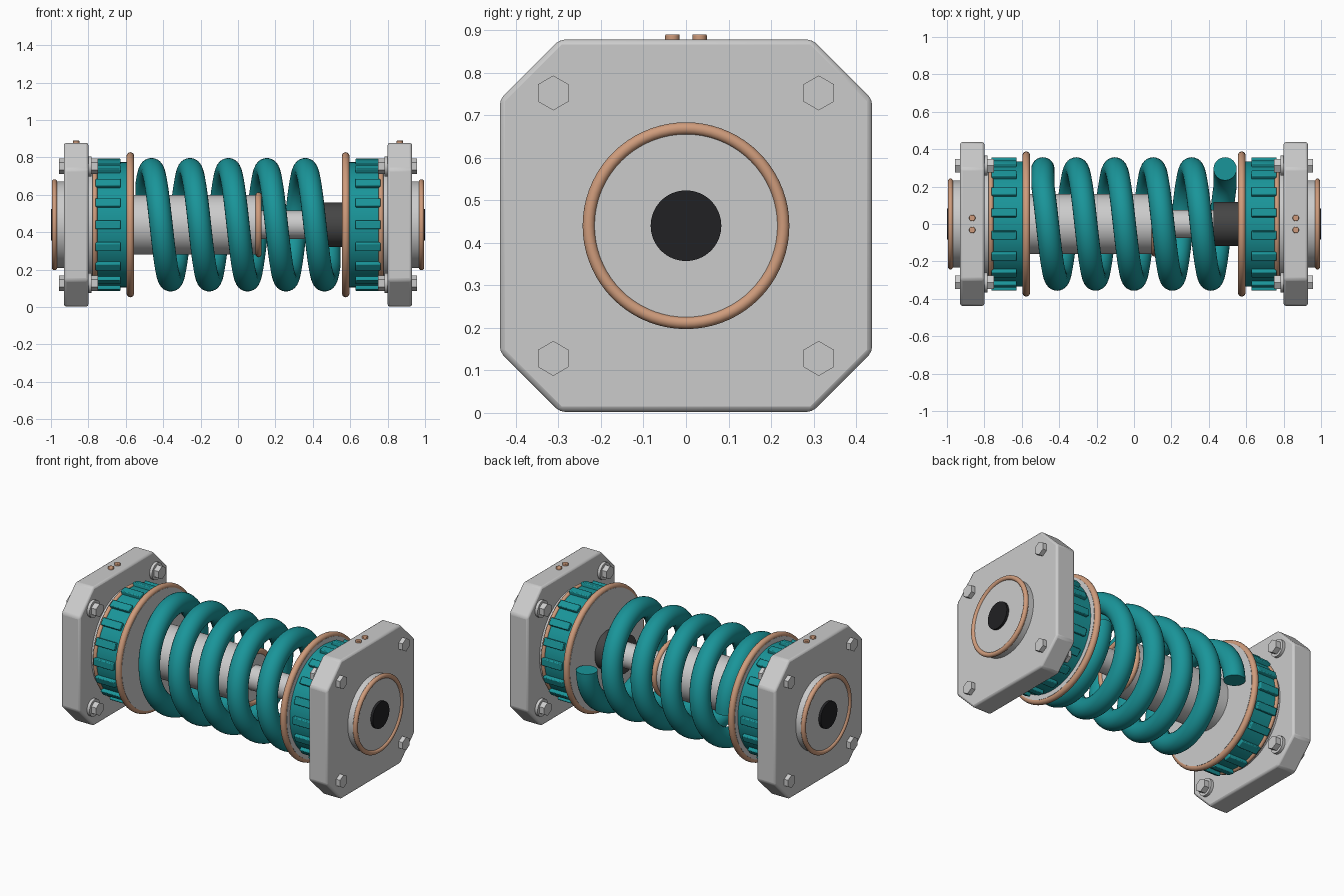
import bpy, bmesh
from math import pi, sin, cos, radians
from mathutils import Matrix, Vector

if "Cube" in bpy.data.objects:
    bpy.data.objects.remove(bpy.data.objects["Cube"])

CZ = 0.44  # height of the long axis


def material(name, rgb):
    m = bpy.data.materials.new(name)
    m.diffuse_color = (*rgb, 1)
    m.use_nodes = True
    m.node_tree.nodes["Principled BSDF"].inputs["Base Color"].default_value = m.diffuse_color
    return m


TEAL = material("teal", (0.01, 0.30, 0.32))
COPPER = material("copper", (0.62, 0.33, 0.20))
BLACK = material("black", (0.015, 0.015, 0.017))
DARK = material("dark_rubber", (0.06, 0.06, 0.06))
STEEL = material("polished_steel", (0.55, 0.55, 0.55))


def finish(ob, mat, bevel=0.0):
    if mat:
        ob.data.materials.append(mat)
    if bevel:
        b = ob.modifiers.new("bevel", 'BEVEL')
        b.width, b.segments, b.limit_method = bevel, 2, 'ANGLE'
    bpy.ops.object.select_all(action='DESELECT')
    ob.select_set(True)
    bpy.context.view_layer.objects.active = ob
    bpy.ops.object.shade_smooth_by_angle(angle=radians(35))
    return ob


def from_bmesh(name, bm, mat=None, bevel=0.0):
    bmesh.ops.recalc_face_normals(bm, faces=bm.faces)
    me = bpy.data.meshes.new(name)
    bm.to_mesh(me)
    bm.free()
    ob = bpy.data.objects.new(name, me)
    bpy.context.collection.objects.link(ob)
    return finish(ob, mat, bevel)


def cyl_x(name, x0, x1, r, mat=None, y=0, z=CZ, sides=64, bevel=0.0):
    """Cylinder or prism along x between x0 and x1."""
    bm = bmesh.new()
    turn = Matrix.Rotation(pi / 2, 4, 'Y')
    if sides == 6:  # hexagon corners point along y
        turn = turn @ Matrix.Rotation(pi / 2, 4, 'Z')
    bmesh.ops.create_cone(bm, cap_ends=True, segments=sides, radius1=r, radius2=r,
                          depth=abs(x1 - x0),
                          matrix=Matrix.Translation(((x0 + x1) / 2, y, z)) @ turn)
    return from_bmesh(name, bm, mat, bevel)


def ring_x(name, x, major, minor):
    bpy.ops.mesh.primitive_torus_add(location=(x, 0, CZ), rotation=(0, pi / 2, 0),
                                     major_radius=major, minor_radius=minor,
                                     major_segments=72, minor_segments=14)
    ob = bpy.context.object
    ob.name = name
    return finish(ob, COPPER)


def end_plate(name, s):
    """Square plate with cut corners."""
    a, c = 0.4375, 0.297
    outline = [(a, c), (c, a), (-c, a), (-a, c), (-a, -c), (-c, -a), (c, -a), (a, -c)]
    bm = bmesh.new()
    face = bm.faces.new([bm.verts.new((s * 0.80, y, CZ + z)) for y, z in outline])
    ext = bmesh.ops.extrude_face_region(bm, geom=[face])
    for v in ext["geom"]:
        if isinstance(v, bmesh.types.BMVert):
            v.co.x = s * 0.93
    from_bmesh(name, bm, None, 0.012)


def grip_ribs(name, s):
    """Eighteen raised bars round the collar."""
    bm = bmesh.new()
    for i in range(18):
        rot = Matrix.Rotation(i * pi / 9, 4, 'X')
        m = (Matrix.Translation((s * 0.695, 0, CZ)) @ rot @ Matrix.Translation((0, -0.338, 0))
             @ Matrix.Diagonal((0.135, 0.036, 0.046, 1)))
        bmesh.ops.create_cube(bm, size=1, matrix=m)
    from_bmesh(name, bm, TEAL, 0.005)


# both ends, mirrored in x
for s, side in ((-1, "left"), (1, "right")):
    end_plate(side + "_end_plate", s)
    cyl_x(side + "_boss", s * 0.92, s * 0.985, 0.232)
    ring_x(side + "_boss_ring", s * 0.981, 0.2285, 0.0145)
    cyl_x(side + "_bore", s * 0.97, s * 1.0, 0.083, BLACK)
    cyl_x(side + "_neck", s * 0.76, s * 0.81, 0.32)
    cyl_x(side + "_collar", s * 0.595, s * 0.77, 0.335, TEAL)
    ring_x(side + "_collar_ring", s * 0.765, 0.332, 0.013)
    grip_ribs(side + "_grip_ribs", s)
    cyl_x(side + "_spring_seat", s * 0.555, s * 0.597, 0.365)
    ring_x(side + "_seat_ring", s * 0.576, 0.368, 0.02)
    for i, (y, z) in enumerate(((-1, -1), (1, -1), (1, 1), (-1, 1))):
        p = dict(y=y * 0.312, z=CZ + z * 0.312)
        cyl_x(f"{side}_bolt_head_{i}", s * 0.92, s * 0.957, 0.041, sides=6, **p)
        cyl_x(f"{side}_washer_{i}", s * 0.782, s * 0.805, 0.053, sides=32, **p)
        cyl_x(f"{side}_nut_{i}", s * 0.748, s * 0.785, 0.041, sides=6, **p)
    for i, y in enumerate((-0.032, 0.032)):
        bm = bmesh.new()
        bmesh.ops.create_cone(bm, cap_ends=True, segments=24, radius1=0.017, radius2=0.017,
                              depth=0.03, matrix=Matrix.Translation((s * 0.865, y, 0.875)))
        from_bmesh(f"{side}_pin_{i}", bm, COPPER, 0.003)

# damper in the middle
cyl_x("damper_tube", -0.56, 0.115, 0.16)
ring_x("damper_tube_ring", 0.11, 0.157, 0.017)
cyl_x("piston_rod", 0.10, 0.45, 0.075, STEEL)
cyl_x("bump_stop", 0.425, 0.56, 0.118, DARK)

# coil spring: five turns, flattened at both ends
R, WIRE, TURNS, STEPS, SIDES = 0.295, 0.062, 5, 64, 24
path = []
for i in range(TURNS * STEPS + 1):
    t = i / STEPS
    a = 2 * pi * t
    x = max(-0.487, min(0.487, -0.514 + 0.2056 * t))
    path.append(Vector((x, R * cos(a), CZ + R * sin(a))))
bm = bmesh.new()
loops = []
for i, p in enumerate(path):
    a = 2 * pi * i / STEPS
    out = Vector((0, cos(a), sin(a)))
    tangent = (path[min(i + 1, len(path) - 1)] - path[max(i - 1, 0)]).normalized()
    across = tangent.cross(out).normalized()
    loops.append([bm.verts.new(p + WIRE * (out * cos(k) + across * sin(k)))
                  for k in (2 * pi * j / SIDES for j in range(SIDES))])
for a, b in zip(loops, loops[1:]):
    for j in range(SIDES):
        k = (j + 1) % SIDES
        bm.faces.new((a[j], a[k], b[k], b[j]))
bm.faces.new(loops[0])
bm.faces.new(loops[-1])
from_bmesh("coil_spring", bm, TEAL)
